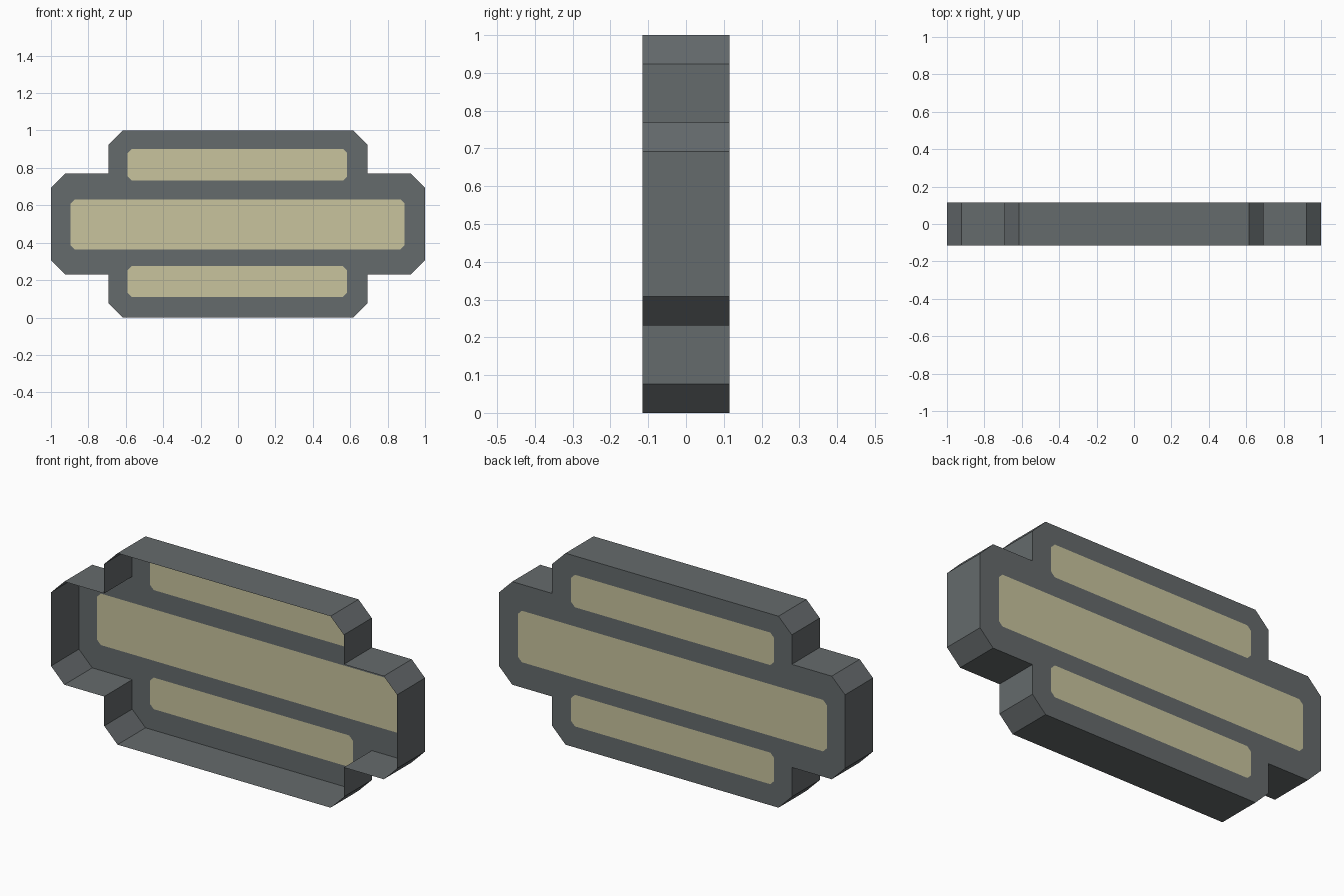
import bpy, bmesh

if "Cube" in bpy.data.objects:
    bpy.data.objects.remove(bpy.data.objects["Cube"])

U = 1 / 13            # layout module of the stepped outline
D = 1.5 * U           # half depth


def material(name, rgb):
    m = bpy.data.materials.new(name)
    m.diffuse_color = (*rgb, 1)
    m.use_nodes = True
    m.node_tree.nodes["Principled BSDF"].inputs["Base Color"].default_value = m.diffuse_color
    return m


grey = material("slate grey", (0.13, 0.145, 0.15))
cream = material("pale cream", (0.58, 0.55, 0.34))


def finish(bm, name, mat):
    mesh = bpy.data.meshes.new(name)
    bm.to_mesh(mesh)
    bm.free()
    mesh.materials.append(mat)
    ob = bpy.data.objects.new(name, mesh)
    bpy.context.collection.objects.link(ob)
    return ob


def ring(bm, pts, y):
    return [bm.verts.new((x, y, z)) for x, z in pts]


def loop_edges(bm, verts):
    return [bm.edges.new((a, b)) for a, b in zip(verts, verts[1:] + verts[:1])]


def panel_outline(x0, x1, z0, z1, c=0.022):
    return [(x0 + c, z0), (x1 - c, z0), (x1, z0 + c), (x1, z1 - c),
            (x1 - c, z1), (x0 + c, z1), (x0, z1 - c), (x0, z0 + c)]


# Stepped, chamfered outline: right half mirrored to the left
half = [(8, 0), (9, 1), (9, 3), (12, 3), (13, 4),
        (13, 9), (12, 10), (9, 10), (9, 12), (8, 13)]
outline = [(x * U, z * U) for x, z in half]
outline += [(-x, z) for x, z in reversed(outline)]

panels = {
    "lower_panel": panel_outline(-0.59, 0.583, 0.11, 0.275),
    "middle_panel": panel_outline(-0.895, 0.89, 0.363, 0.632),
    "upper_panel": panel_outline(-0.59, 0.583, 0.732, 0.902),
}

# Rim wall, open at the front
bm = bmesh.new()
front, back = ring(bm, outline, -D), ring(bm, outline, D)
n = len(outline)
for i in range(n):
    j = (i + 1) % n
    bm.faces.new((front[i], front[j], back[j], back[i]))
finish(bm, "rim_wall", grey)

# Back sheet with openings for the panels
bm = bmesh.new()
edges = loop_edges(bm, ring(bm, outline, D))
for pts in panels.values():
    edges += loop_edges(bm, ring(bm, pts, D))
bmesh.ops.triangle_fill(bm, edges=edges, use_beauty=True, normal=(0, 1, 0))
for f in bm.faces:
    f.normal_update()
    if f.normal.y < 0:
        f.normal_flip()
finish(bm, "back_sheet", grey)

# Cream panels filling the openings flush
for name, pts in panels.items():
    bm = bmesh.new()
    bm.faces.new(list(reversed(ring(bm, pts, D))))
    finish(bm, name, cream)
